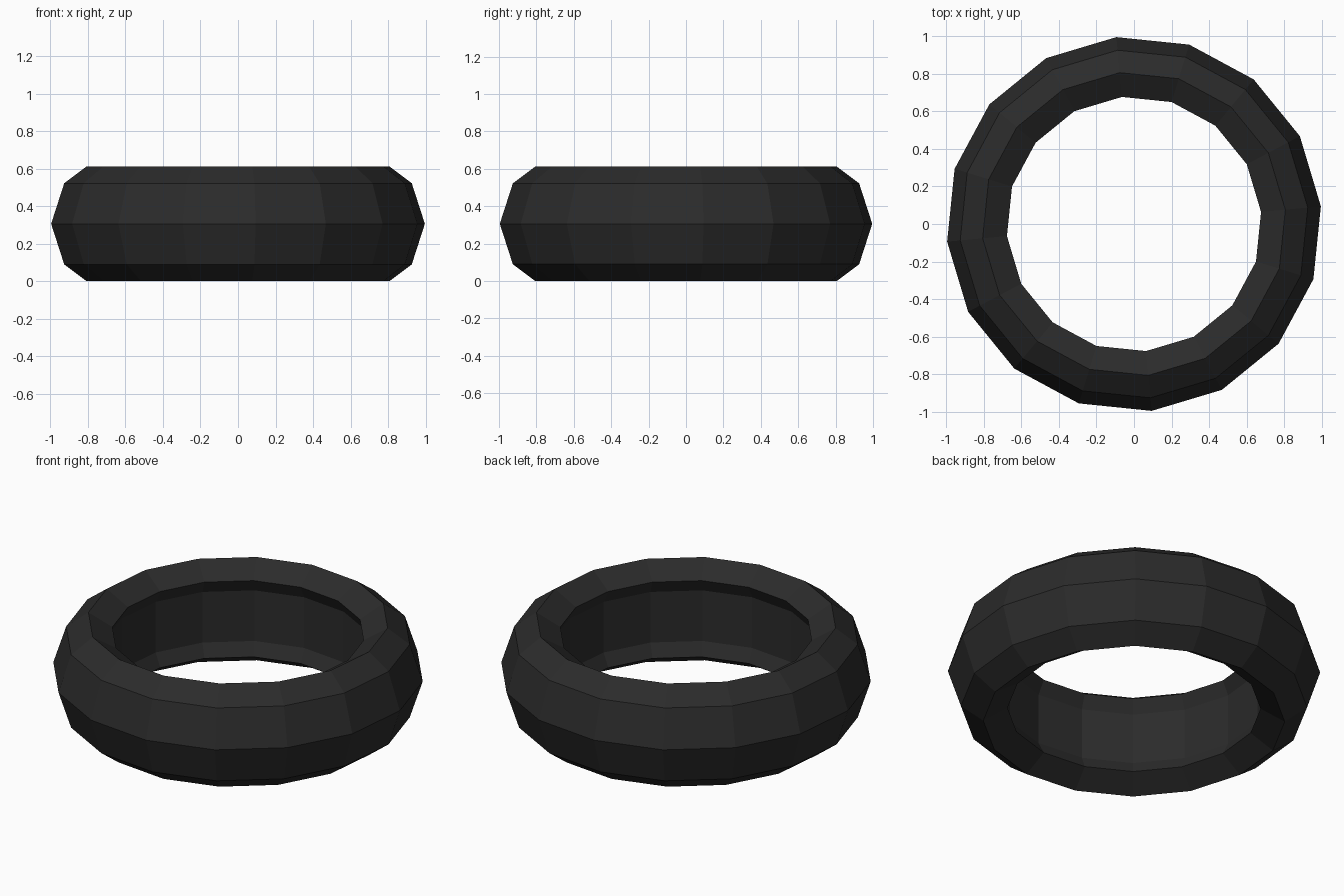
import bpy, bmesh, math

if "Cube" in bpy.data.objects:
    bpy.data.objects.remove(bpy.data.objects["Cube"])

SIDES = 16
OFFSET = math.radians(5.4)   # the outer corners are turned slightly off the axes
MID = 0.306                  # half height

# Upper half of the tyre's cross-section: (radius, height above the middle)
shoulder_to_lip = [(0.93, 0.216), (0.81, 0.306), (0.68, 0.226)]
inside = [(0.72, 0.15)]      # shallow hollow on the inner wall
half = shoulder_to_lip + inside
profile = [(1.0, 0.0)] + half + [(r, -z) for r, z in reversed(half)]


def ring(bm, r, z):
    return [bm.verts.new((r * math.cos(OFFSET + math.tau * i / SIDES),
                          r * math.sin(OFFSET + math.tau * i / SIDES), MID + z))
            for i in range(SIDES)]


rubber = bpy.data.materials.new("black rubber")
rubber.diffuse_color = (0.024, 0.024, 0.024, 1)
rubber.use_nodes = True
rubber.node_tree.nodes["Principled BSDF"].inputs["Base Color"].default_value = rubber.diffuse_color

# Tyre: the closed cross-section swept around the vertical axis
bm = bmesh.new()
rings = [ring(bm, r, z) for r, z in profile]
for a, b in zip(rings, rings[1:] + rings[:1]):
    for i in range(SIDES):
        j = (i + 1) % SIDES
        bm.faces.new((a[i], a[j], b[j], b[i]))
bmesh.ops.recalc_face_normals(bm, faces=bm.faces)
mesh = bpy.data.meshes.new("tyre")
bm.to_mesh(mesh)
bm.free()
mesh.materials.append(rubber)
tyre = bpy.data.objects.new("tyre", mesh)
bpy.context.collection.objects.link(tyre)
